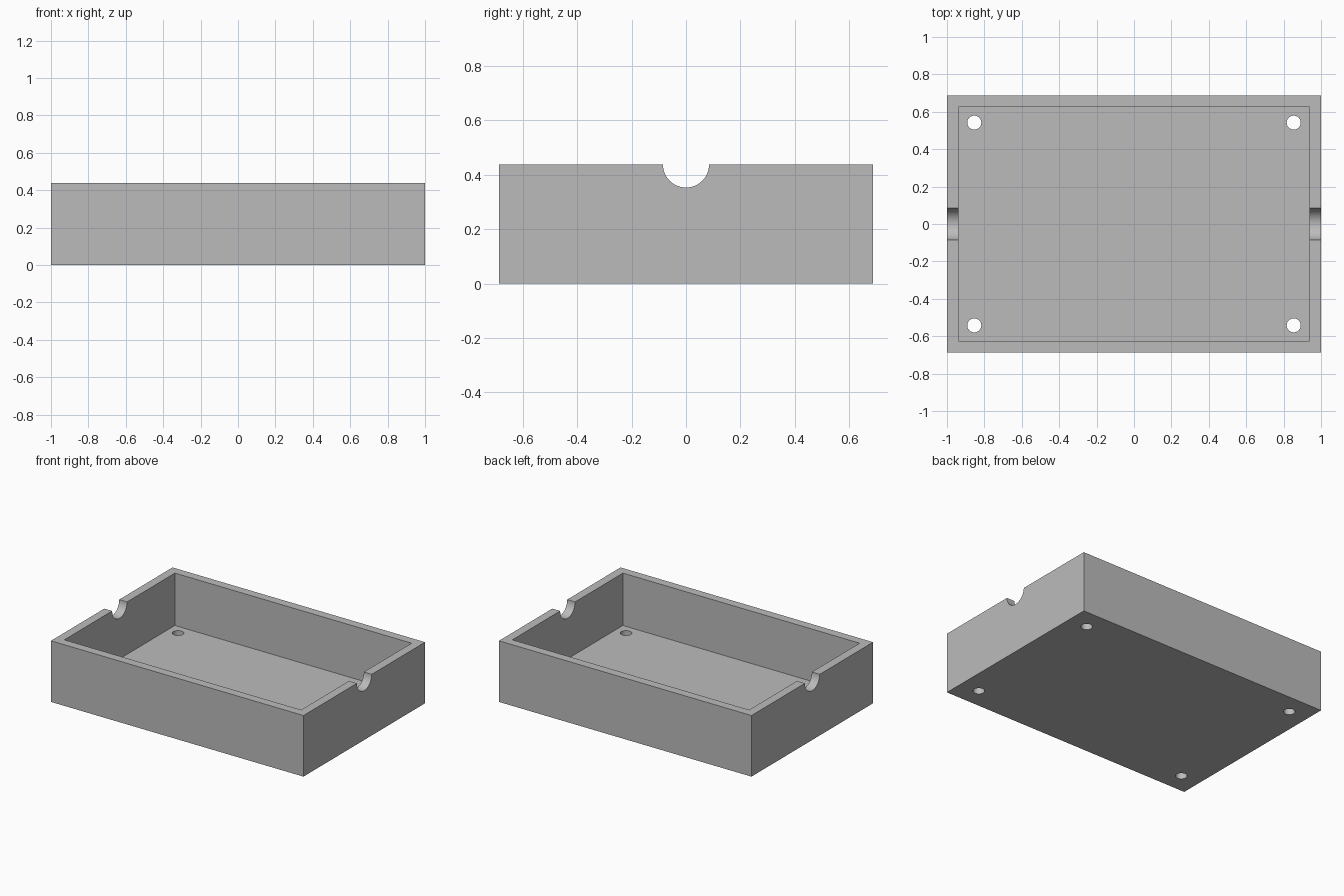
import bpy
import math

if "Cube" in bpy.data.objects:
    bpy.data.objects.remove(bpy.data.objects["Cube"])

LENGTH, WIDTH, HEIGHT = 2.0, 1.375, 0.4375
WALL = 0.0625
HOLE_X, HOLE_Y, HOLE_R = 0.854, 0.542, 0.0375
NOTCH_R = 0.0845

grey = bpy.data.materials.new("plain grey")
grey.use_nodes = True
grey.diffuse_color = (0.5, 0.5, 0.5, 1)
grey.node_tree.nodes["Principled BSDF"].inputs["Base Color"].default_value = grey.diffuse_color


def box(name, size, bottom):
    bpy.ops.mesh.primitive_cube_add(size=1, location=(0, 0, bottom + size[2] / 2))
    obj = bpy.context.object
    obj.name = name
    obj.scale = size
    bpy.ops.object.transform_apply(location=True, rotation=True, scale=True)
    obj.data.materials.append(grey)
    return obj


def cylinder(name, radius, depth, location, rotation=(0, 0, 0)):
    bpy.ops.mesh.primitive_cylinder_add(vertices=48, radius=radius, depth=depth,
                                        location=location, rotation=rotation)
    obj = bpy.context.object
    obj.name = name
    obj.data.materials.append(grey)
    return obj


def cut(target, cutter):
    cutter.hide_render = True
    mod = target.modifiers.new(cutter.name, "BOOLEAN")
    mod.operation = "DIFFERENCE"
    mod.solver = "EXACT"
    mod.object = cutter
    bpy.context.view_layer.objects.active = target
    bpy.ops.object.modifier_apply(modifier=mod.name)
    bpy.data.objects.remove(cutter)


# Open tray: solid block with the inside hollowed out
tray = box("tray", (LENGTH, WIDTH, HEIGHT), 0)
cut(tray, box("cavity", (LENGTH - 2 * WALL, WIDTH - 2 * WALL, HEIGHT), WALL))

# Half-round cable notches in the rims of both end walls
cut(tray, cylinder("notch", NOTCH_R, LENGTH * 1.2, (0, 0, HEIGHT), (0, math.pi / 2, 0)))

# Screw holes through the floor corners
for sx in (-1, 1):
    for sy in (-1, 1):
        cut(tray, cylinder("screw_hole", HOLE_R, WALL * 3, (sx * HOLE_X, sy * HOLE_Y, WALL / 2)))

# Smooth the round cuts, keep the box edges sharp
bpy.ops.object.select_all(action="DESELECT")
tray.select_set(True)
bpy.context.view_layer.objects.active = tray
bpy.ops.object.shade_smooth_by_angle(angle=math.radians(30))
